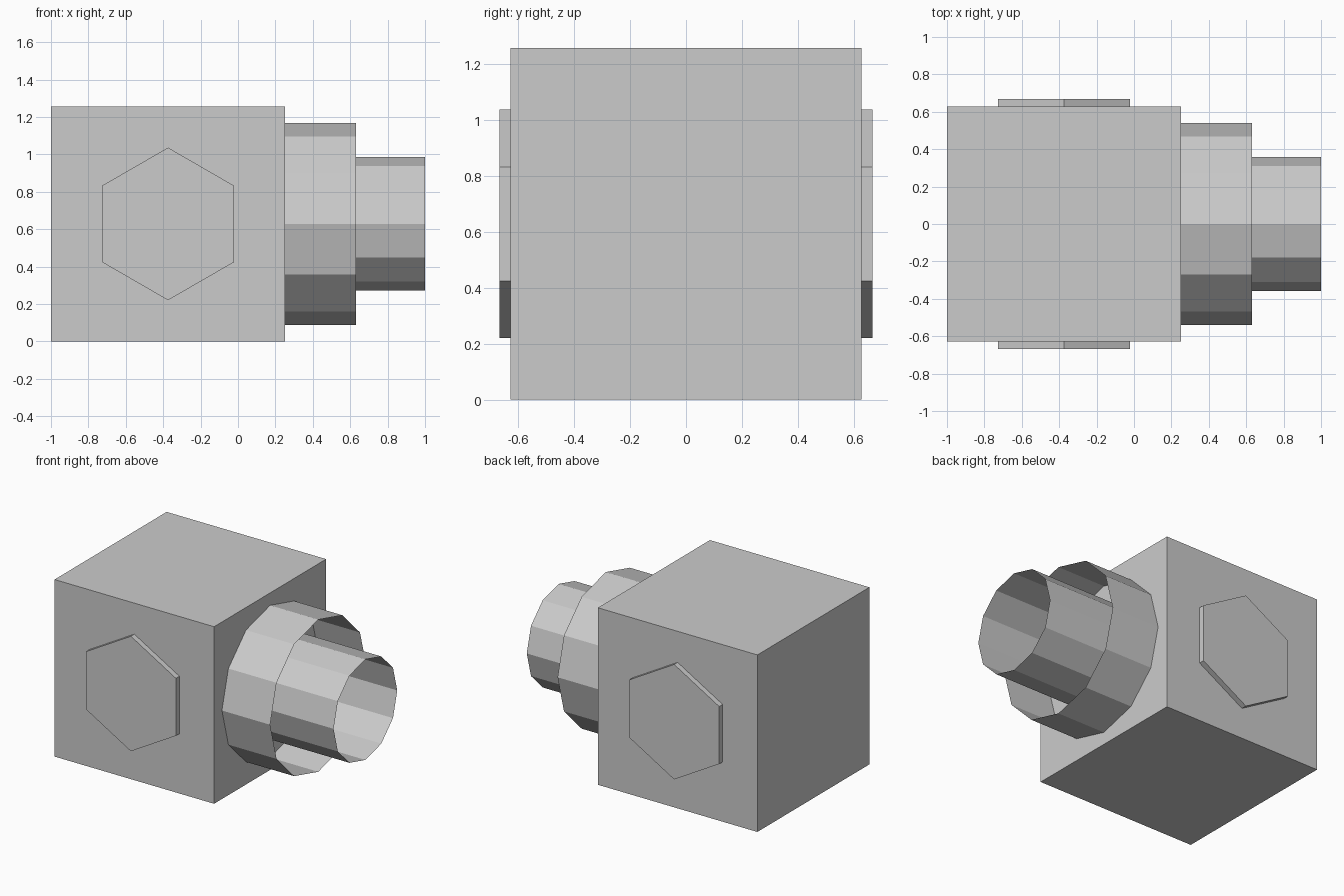
import bpy, bmesh
from math import pi
from mathutils import Matrix

if "Cube" in bpy.data.objects:
    bpy.data.objects.remove(bpy.data.objects["Cube"])

CZ = 0.628  # shared centre height


def finish(name, bm):
    mesh = bpy.data.meshes.new(name)
    bm.to_mesh(mesh)
    bm.free()
    obj = bpy.data.objects.new(name, mesh)
    bpy.context.collection.objects.link(obj)
    return obj


def prism(name, sides, radius, length, centre, axis, capped):
    bm = bmesh.new()
    turn = Matrix.Rotation(pi / 2, 4, axis)
    bmesh.ops.create_cone(bm, cap_ends=capped, segments=sides, radius1=radius,
                          radius2=radius, depth=length,
                          matrix=Matrix.Translation(centre) @ turn)
    return finish(name, bm)


# Cubic housing
bm = bmesh.new()
bmesh.ops.create_cube(bm, size=1.0, matrix=Matrix.Translation((-0.374, 0, CZ))
                      @ Matrix.Diagonal((1.252, 1.256, 1.256, 1)))
finish("housing", bm)

# Open-ended twelve-sided tubes, one inside the other
for name, radius, end in (("outer_sleeve", 0.54, 0.63), ("inner_tube", 0.357, 1.0)):
    start = 0.252
    prism(name, 12, radius, end - start, ((start + end) / 2, 0, CZ), 'Y', False)

# Hexagonal pin, showing as a raised pad on both sides
prism("hex_pin", 6, 0.408, 1.334, (-0.374, 0, CZ), 'X', True)
